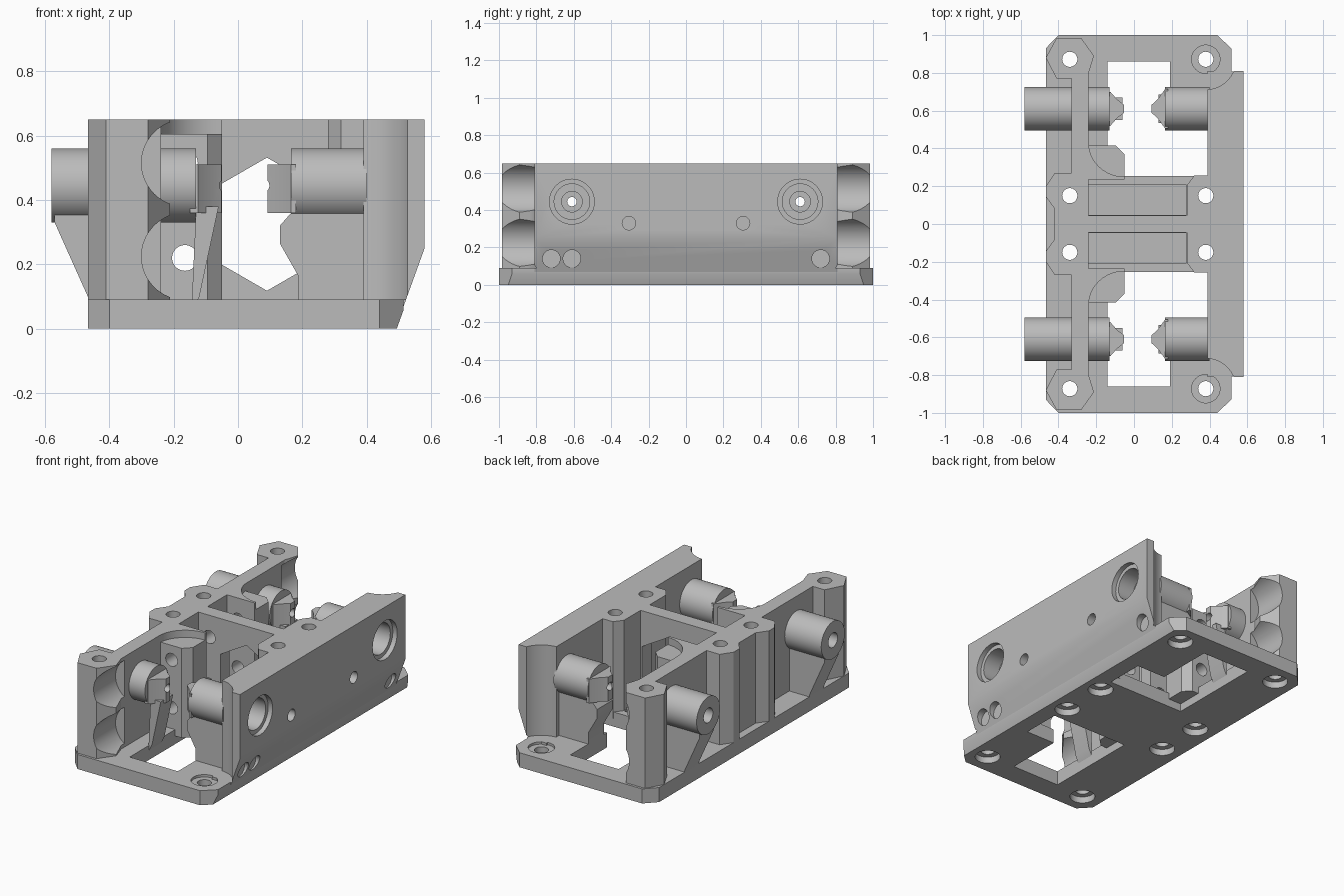
import bpy, bmesh, math

cube = bpy.data.objects.get("Cube")
if cube:
    bpy.data.objects.remove(cube)

grey = bpy.data.materials.new("plain_grey")
grey.use_nodes = True
COLOUR = (0.5, 0.5, 0.5, 1)
grey.diffuse_color = COLOUR
grey.node_tree.nodes["Principled BSDF"].inputs["Base Color"].default_value = COLOUR


def prism(name, pts, axis, lo, hi):
    """Extrude a flat outline along an axis."""
    place = {"z": lambda a, b, h: (a, b, h),
             "y": lambda a, b, h: (a, h, b),
             "x": lambda a, b, h: (h, a, b)}[axis]
    bm = bmesh.new()
    rings = [[bm.verts.new(place(a, b, h)) for a, b in pts] for h in (lo, hi)]
    for ring in rings:
        bm.faces.new(ring)
    n = len(pts)
    for i in range(n):
        j = (i + 1) % n
        bm.faces.new((rings[0][i], rings[0][j], rings[1][j], rings[1][i]))
    bmesh.ops.recalc_face_normals(bm, faces=bm.faces[:])
    mesh = bpy.data.meshes.new(name)
    bm.to_mesh(mesh)
    bm.free()
    mesh.materials.append(grey)
    ob = bpy.data.objects.new(name, mesh)
    bpy.context.collection.objects.link(ob)
    return ob


def rect(a0, a1, b0, b1):
    return [(a0, b0), (a1, b0), (a1, b1), (a0, b1)]


def circle(a, b, r, n=40, turn=0.0):
    return [(a + r * math.cos(turn + math.tau * i / n),
             b + r * math.sin(turn + math.tau * i / n)) for i in range(n)]


def flip(pts, s):
    """Mirror the y of (x, y) points."""
    return [(x, y * s) for x, y in pts]


def span(s, lo, hi):
    return (lo, hi) if s > 0 else (-hi, -lo)


def combine(ob, others, operation="DIFFERENCE"):
    """Apply booleans, then drop the helper objects."""
    for other in others:
        other.hide_render = True
        mod = ob.modifiers.new("cut", "BOOLEAN")
        mod.operation = operation
        mod.solver = "EXACT"
        mod.object = other
    bpy.context.view_layer.update()
    graph = bpy.context.evaluated_depsgraph_get()
    mesh = bpy.data.meshes.new_from_object(ob.evaluated_get(graph))
    ob.modifiers.clear()
    ob.data = mesh
    for other in others:
        bpy.data.objects.remove(other)


TOP, FLOOR = 0.65, 0.09
CY, CZ, CR = 0.61, 0.445, 0.115        # axle bosses
SCREWS = [(x, y * s) for x in (-0.34, 0.38) for y in (0.872, 0.15) for s in (1, -1)]


def screw_holes():
    return [prism("hole", circle(x, y, 0.04), "z", -0.1, 1) for x, y in SCREWS]


def axle_hole(s, lo=-1, hi=1, r=0.025):
    return prism("hole", circle(CY * s, CZ, r), "x", lo, hi)


def wire_holes(s):
    return [prism("hole", circle(-0.165, z, 0.04), "y", *span(s, -0.2, 1.2))
            for z in (0.515, 0.22)]


# Base plate with bays, screw recesses and a sloped right edge
half = [(0.515, 0.93), (0.44, 1), (-0.40, 1), (-0.467, 0.93)]
base = prism("base_plate", half + flip(half[::-1], -1), "z", 0, FLOOR)
cuts = screw_holes()
cuts.append(prism("slope", [(0.49, -0.01), (0.7, -0.01), (0.7, 0.57)], "y", -2, 2))
for s in (1, -1):
    bay = [(-0.14, 0.86), (-0.14, 0.255), (0.39, 0.255), (0.39, 0.5), (0.19, 0.5), (0.19, 0.86)]
    cuts.append(prism("bay", flip(bay, s), "z", -0.1, 0.3))
    cuts.append(prism("tray", rect(-0.24, 0.275, *span(s, 0.047, 0.21)), "z", 0.07, 0.3))
    cuts.append(prism("recess", circle(0.38, 0.872 * s, 0.075), "z", 0.075, 0.2))
for x, y in SCREWS:
    cuts.append(prism("recess", circle(x, y, 0.073), "z", -0.1, 0.04))
combine(base, cuts)

# Right wall, sloped underneath, hollowed round the corner screws
wall = prism("right_wall", [(0.39, 0.02), (0.497, 0.02), (0.58, 0.25), (0.58, TOP), (0.39, TOP)],
             "y", -0.81, 0.81)
cuts = screw_holes()
for x, y in SCREWS:
    cuts.append(prism("recess", circle(x, y, 0.073), "z", -0.1, 0.04))
for s in (1, -1):
    cuts += [prism("clear", circle(0.38, 0.872 * s, 0.16, 64), "z", FLOOR, 1),
             axle_hole(s, 0.55, 1, 0.12), axle_hole(s, 0.44, 1, 0.095),
             axle_hole(s, 0.41, 1, 0.055), axle_hole(s),
             prism("pin", circle(0.305 * s, 0.33, 0.036), "x", 0.48, 1)]
for y in (-0.72, -0.61, 0.72):
    cuts.append(prism("dot", circle(y, 0.14, 0.047), "x", 0.515, 1))
combine(wall, cuts)

# Central divider with hexagonal window
divider = prism("divider", rect(-0.26, 0.41, -0.045, 0.045), "z", 0.05, TOP)
combine(divider, [prism("window", circle(0.09, 0.325, 0.207, 6, math.pi / 2), "y", -1, 1)]
        + wire_holes(1))

# Central screw posts on both sides
half = [(-0.24, 0.27), (-0.42, 0.27), (-0.467, 0.2), (-0.467, 0.145), (-0.42, 0.08)]
left_post = prism("left_posts", half + flip(half[::-1], -1), "z", 0.05, TOP)
combine(left_post, screw_holes())
half = [(0.41, 0.258), (0.32, 0.258), (0.28, 0.205)]
right_post = prism("right_posts", half + flip(half[::-1], -1), "z", 0.05, TOP)
combine(right_post, screw_holes())

for s, side in ((1, "back"), (-1, "front")):
    # Thin left wall
    thin = prism(side + "_left_wall", rect(-0.33, -0.24, *span(s, 0.26, 0.80)), "z", 0.05, TOP)
    scallops = [prism("scallop", circle(-0.165, z, 0.135, 64), "y", *span(s, 0.77, 1.2))
                for z in (0.515, 0.225)]
    combine(thin, [axle_hole(s)] + scallops)

    # Corner pillar with scalloped inner face
    outline = [(-0.41, 0.985), (-0.28, 0.985), (-0.212, 0.89), (-0.24, 0.80),
               (-0.27, 0.77), (-0.41, 0.77), (-0.467, 0.88)]
    pillar = prism(side + "_pillar", flip(outline, s), "z", 0.05, TOP)
    scallops = [prism("scallop", circle(-0.165, z, 0.135, 64), "y", *span(s, 0.5, 1.2))
                for z in (0.515, 0.225)]
    combine(pillar, scallops + [prism("hole", circle(-0.34, 0.872 * s, 0.04), "z", -1, 1)])

    # Guide block and rounded corner web above it
    guide = prism(side + "_guide", flip([(-0.25, 0.235), (-0.05, 0.235), (-0.05, 0.37),
                  (-0.095, 0.415), (-0.25, 0.415)], s), "z", 0.05, 0.605)
    combine(guide, wire_holes(s))
    arc = [(-0.05 - 0.19 * math.cos(t * math.pi / 24), 0.43 - 0.18 * math.sin(t * math.pi / 24))
           for t in range(13)]
    prism(side + "_corner_web", flip(arc + [(-0.05, 0.235), (-0.25, 0.235), (-0.25, 0.43)], s),
          "z", 0.60, TOP)

    # Outer left boss and its gusset
    boss = prism(side + "_left_boss", circle(CY * s, CZ, CR, 64), "x", -0.58, -0.30)
    combine(boss, [axle_hole(s, r=0.045)])
    prism(side + "_gusset", [(-0.30, 0.05), (-0.467, 0.05), (-0.467, 0.1), (-0.57, 0.33),
          (-0.57, 0.36), (-0.30, 0.36)], "y", *span(s, CY - 0.07, CY + 0.07))

    # Inner left boss, wedge tip and spring arm
    inner = prism(side + "_inner_boss", circle(CY * s, CZ, CR, 64), "x", -0.25, -0.13)
    combine(inner, [axle_hole(s)])
    tip = [(-0.15, 0.70), (-0.125, 0.70), (-0.09, 0.66), (-0.052, 0.63),
           (-0.052, 0.59), (-0.09, 0.56), (-0.125, 0.52), (-0.15, 0.52)]
    nose = prism(side + "_inner_tip", flip(tip, s), "z", 0.36, 0.51)
    combine(nose, [axle_hole(s)])
    prism(side + "_spring_arm", [(-0.145, 0.05), (-0.12, 0.1), (-0.06, 0.38), (-0.13, 0.38)],
          "y", *span(s, CY - 0.06, CY + 0.06))

    # Right boss, wedge tip and stepped support
    boss = prism(side + "_right_boss", circle(CY * s, CZ, CR, 64), "x", 0.165, 0.40)
    combine(boss, [axle_hole(s)])
    tip = [(0.18, 0.715), (0.165, 0.715), (0.125, 0.66), (0.092, 0.63),
           (0.092, 0.59), (0.125, 0.56), (0.165, 0.505), (0.18, 0.505)]
    nose = prism(side + "_right_tip", flip(tip, s), "z", 0.36, 0.51)
    combine(nose, [axle_hole(s)])
    prism(side + "_support", [(0.40, 0.05), (0.187, 0.05), (0.187, 0.165), (0.13, 0.265),
          (0.13, 0.32), (0.165, 0.36), (0.40, 0.36)], "y", *span(s, CY - 0.075, CY + 0.075))

# Smooth round faces, keep edges sharp
for ob in bpy.data.objects:
    if ob.type == "MESH":
        ob.data.shade_smooth()
        ob.data.set_sharp_from_angle(angle=math.radians(30))
